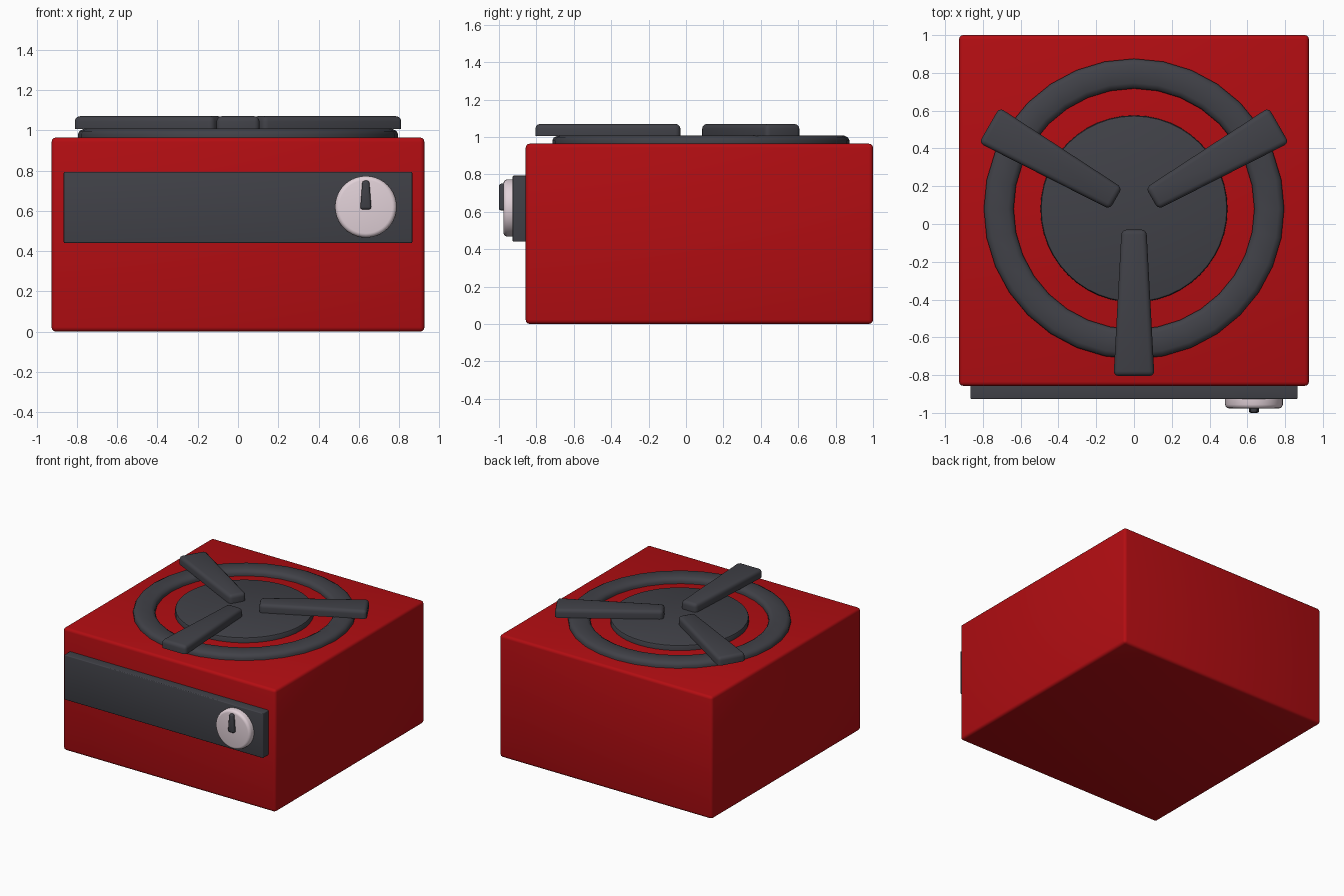
import bpy, bmesh
from math import pi, radians, cos, sin
from mathutils import Matrix

if "Cube" in bpy.data.objects:
    bpy.data.objects.remove(bpy.data.objects["Cube"])


def material(name, rgb):
    m = bpy.data.materials.new(name)
    m.diffuse_color = (*rgb, 1)
    m.use_nodes = True
    m.node_tree.nodes["Principled BSDF"].inputs["Base Color"].default_value = m.diffuse_color
    return m


RED = material("red enamel", (0.45, 0.004, 0.006))
DARK = material("dark metal", (0.052, 0.053, 0.064))
PALE = material("pale plastic", (0.76, 0.64, 0.69))
BURNER = Matrix.Translation((0, 0.08, 0))


def finish(name, bm, mat, matrix=Matrix()):
    bmesh.ops.transform(bm, matrix=matrix, verts=bm.verts)
    bmesh.ops.recalc_face_normals(bm, faces=bm.faces)
    mesh = bpy.data.meshes.new(name)
    bm.to_mesh(mesh)
    bm.free()
    mesh.materials.append(mat)
    ob = bpy.data.objects.new(name, mesh)
    bpy.context.collection.objects.link(ob)
    bpy.ops.object.select_all(action='DESELECT')
    ob.select_set(True)
    bpy.context.view_layer.objects.active = ob
    bpy.ops.object.shade_smooth_by_angle(angle=radians(40))
    return ob


def prism(name, outline, z0, z1, bevel, mat, matrix=Matrix(), flat_base=False):
    """Extrude an outline from z0 to z1 and round its edges."""
    bm = bmesh.new()
    base = bm.faces.new([bm.verts.new((x, y, z0)) for x, y in outline])
    ext = bmesh.ops.extrude_face_region(bm, geom=[base], use_keep_orig=True)
    for v in ext["geom"]:
        if isinstance(v, bmesh.types.BMVert):
            v.co.z = z1
    bmesh.ops.recalc_face_normals(bm, faces=bm.faces)
    edges = [e for e in bm.edges
             if not (flat_base and all(abs(v.co.z - z0) < 1e-6 for v in e.verts))]
    bmesh.ops.bevel(bm, geom=edges, offset=bevel, segments=3, profile=0.5,
                    affect='EDGES', clamp_overlap=True)
    return finish(name, bm, mat, matrix)


def lathe(name, profile, steps, mat, matrix=Matrix()):
    """Revolve an (r, z) profile about z."""
    bm = bmesh.new()
    rings = []
    for i in range(steps):
        a = 2 * pi * i / steps
        rings.append([bm.verts.new((r * cos(a), r * sin(a), z)) for r, z in profile])
    for i in range(steps):
        p, q = rings[i], rings[(i + 1) % steps]
        for k in range(len(profile) - 1):
            bm.faces.new((p[k], q[k], q[k + 1], p[k + 1]))
    bmesh.ops.holes_fill(bm, edges=[e for e in bm.edges if e.is_boundary], sides=0)
    return finish(name, bm, mat, matrix)


def rect(x0, x1, y0, y1):
    return [(x0, y0), (x1, y0), (x1, y1), (x0, y1)]


# Body and front panel
prism("body", rect(-0.926, 0.926, -0.857, 1.0), 0, 0.964, 0.022, RED)
prism("front_panel", rect(-0.866, 0.866, -0.927, -0.84), 0.44, 0.793, 0.006, DARK)

# Burner ring: closed loop section with rounded shoulders
ring = [(0.795, 0.95), (0.795, 0.98), (0.787, 0.996), (0.765, 1.008),
        (0.667, 1.008), (0.645, 0.996), (0.637, 0.98), (0.637, 0.95), (0.795, 0.95)]
ring_ob = lathe("burner_ring", ring, 32, DARK, BURNER)
bm = bmesh.new()
bm.from_mesh(ring_ob.data)
bmesh.ops.remove_doubles(bm, verts=bm.verts, dist=1e-5)
bm.to_mesh(ring_ob.data)
bm.free()

# Burner plate
lathe("burner_plate", [(0.495, 0.95), (0.495, 0.994), (0.491, 1.002), (0.483, 1.005)],
      48, DARK, BURNER)

# Three tapered pot supports around the burner
arm = [(-0.108, -0.885), (0.108, -0.885), (0.066, -0.11), (-0.066, -0.11)]
for i in range(3):
    prism(f"pot_support_{i + 1}", arm, 1.006, 1.07, 0.026, DARK,
          BURNER @ Matrix.Rotation(i * 2 * pi / 3, 4, 'Z'), flat_base=True)

# Control knob and pointer, turned to face the front
FRONT = Matrix.Translation((0.635, 0, 0.62)) @ Matrix.Rotation(pi / 2, 4, 'X')
lathe("knob", [(0.153, 0.915), (0.153, 0.956), (0.149, 0.967), (0.141, 0.974), (0.132, 0.976)],
      40, PALE, FRONT)
pointer = [(-0.028, -0.013), (0.028, -0.013), (0.017, 0.13), (-0.017, 0.13)]
prism("knob_pointer", pointer, 0.965, 1.0, 0.012, DARK, FRONT, flat_base=True)
